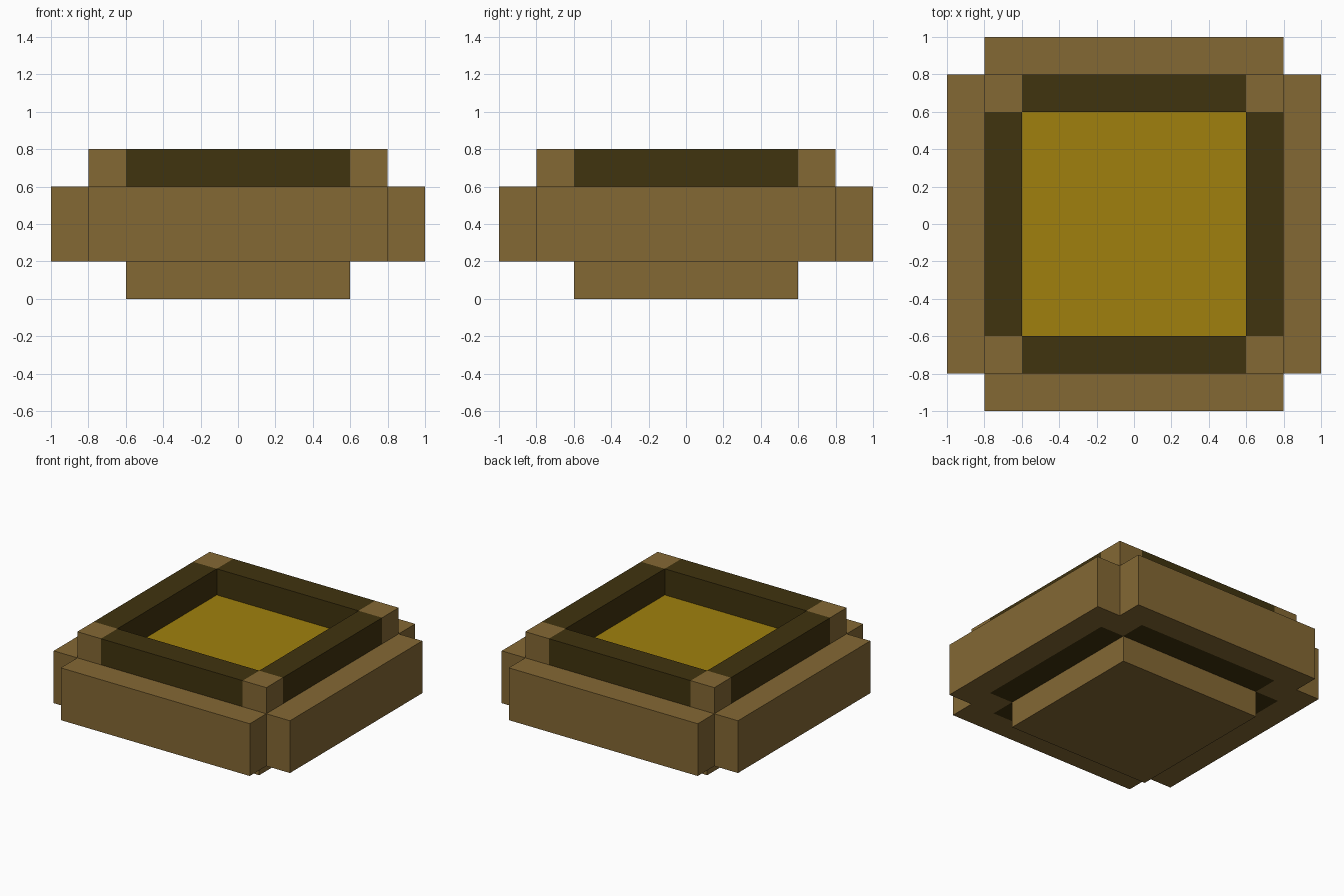
import bpy
import bmesh
from mathutils import Vector

cube = bpy.data.objects.get("Cube")
if cube:
    bpy.data.objects.remove(cube, do_unlink=True)


def material(name, color):
    mat = bpy.data.materials.new(name)
    mat.use_nodes = True
    mat.diffuse_color = (*color, 1)
    mat.node_tree.nodes["Principled BSDF"].inputs["Base Color"].default_value = (*color, 1)
    return mat


brown = material("brown wood", (0.231, 0.138, 0.034))
dark = material("dark wood", (0.051, 0.033, 0.0045))
gold = material("gold filling", (0.352, 0.216, 0.004))


def box(name, low, high, *mats):
    """Box between two corners; a second material colours its top face."""
    low, high = Vector(low), Vector(high)
    bm = bmesh.new()
    bmesh.ops.create_cube(bm, size=1)
    for v in bm.verts:
        v.co = (low + high) / 2 + v.co * (high - low)
    bm.normal_update()
    if len(mats) > 1:
        for f in bm.faces:
            f.material_index = int(f.normal.z > 0.5)
    mesh = bpy.data.meshes.new(name)
    bm.to_mesh(mesh)
    bm.free()
    for m in mats:
        mesh.materials.append(m)
    obj = bpy.data.objects.new(name, mesh)
    bpy.context.collection.objects.link(obj)
    return obj


INNER, MID, OUTER = 0.6, 0.8, 1.0
BOTTOM, FLOOR, TOP = 0.2, 0.6, 0.8

# Central block: brown foot below, gold floor on top
box("base_block", (-INNER, -INNER, 0), (INNER, INNER, FLOOR), brown, gold)

# Dark rim rails and outer walls on each side
for side, s in (("front", -1), ("back", 1)):
    a, b, c = sorted((s * INNER, s * MID)), sorted((s * MID, s * OUTER)), INNER
    box(side + "_rail", (-c, a[0], BOTTOM), (c, a[1], TOP), dark)
    box(side + "_wall", (-MID, b[0], BOTTOM), (MID, b[1], FLOOR), brown)
    side = "right" if s < 0 else "left"
    box(side + "_rail", (a[0], -c, BOTTOM), (a[1], c, TOP), dark)
    box(side + "_wall", (b[0], -MID, BOTTOM), (b[1], MID, FLOOR), brown)

# Corner posts
for xn, x in (("right", -1), ("left", 1)):
    for yn, y in (("front", -1), ("back", 1)):
        xs, ys = sorted((x * INNER, x * MID)), sorted((y * INNER, y * MID))
        box(f"{yn}_{xn}_post", (xs[0], ys[0], BOTTOM), (xs[1], ys[1], TOP), brown)
